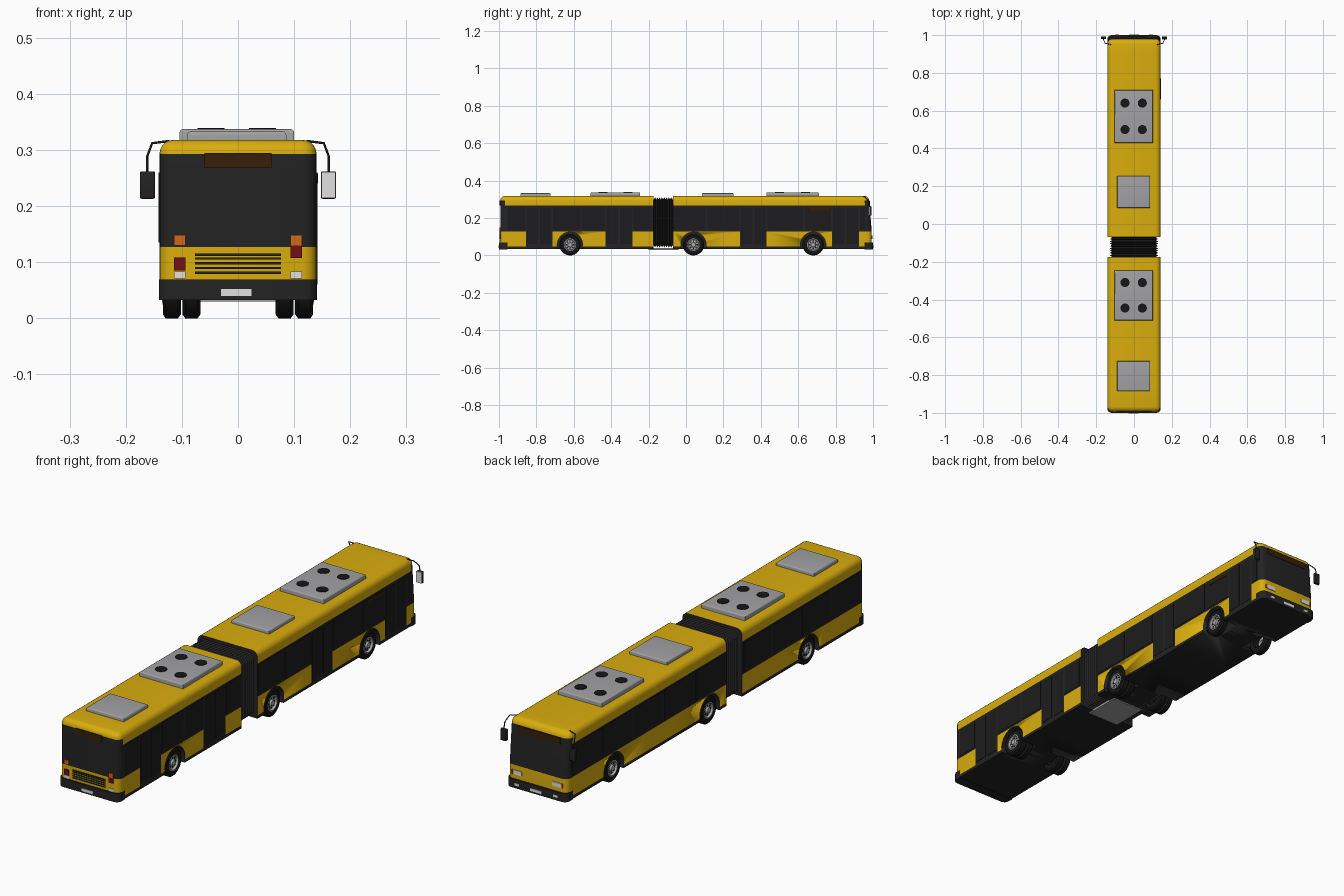
import bpy, bmesh, math
from mathutils import Vector, Matrix

if "Cube" in bpy.data.objects:
    bpy.data.objects.remove(bpy.data.objects["Cube"])


def material(name, r, g, b):
    m = bpy.data.materials.new(name)
    m.use_nodes = True
    m.diffuse_color = (r, g, b, 1)
    m.node_tree.nodes["Principled BSDF"].inputs["Base Color"].default_value = (r, g, b, 1)
    return m


BLACK = material("black trim", 0.017, 0.017, 0.017)
YELLOW = material("bus yellow", 0.70, 0.42, 0.004)
GLASS = material("dark glass", 0.012, 0.012, 0.013)
GREY = material("roof grey", 0.36, 0.36, 0.37)
WHITE = material("lamp white", 0.75, 0.75, 0.75)
ORANGE = material("indicator orange", 0.65, 0.14, 0.01)
RED = material("tail lamp red", 0.17, 0.005, 0.007)
BROWN = material("display brown", 0.035, 0.014, 0.003)
RUBBER = material("tyre rubber", 0.008, 0.008, 0.008)
METAL = material("rim metal", 0.42, 0.42, 0.43)


def finish(name, bm, *mats, smooth=True):
    bmesh.ops.recalc_face_normals(bm, faces=bm.faces)
    me = bpy.data.meshes.new(name)
    bm.to_mesh(me)
    bm.free()
    for m in mats:
        me.materials.append(m)
    ob = bpy.data.objects.new(name, me)
    bpy.context.collection.objects.link(ob)
    if smooth:
        activate(ob)
        bpy.ops.object.shade_smooth_by_angle(angle=math.radians(35))
    return ob


def activate(ob):
    bpy.ops.object.select_all(action='DESELECT')
    ob.select_set(True)
    bpy.context.view_layer.objects.active = ob


def box_mesh(x, y, z):
    bm = bmesh.new()
    bmesh.ops.create_cube(bm, size=1)
    for v in bm.verts:
        for i, (a, b) in enumerate((x, y, z)):
            v.co[i] = a if v.co[i] < 0 else b
    return bm


def box(name, x, y, z, mat, bevel=0, pick=None):
    bm = box_mesh(x, y, z)
    if bevel:
        edges = [e for e in bm.edges if pick is None or pick(e)]
        bmesh.ops.bevel(bm, geom=edges, offset=bevel, segments=4, profile=0.5, affect='EDGES')
    return finish(name, bm, mat, smooth=bevel > 0)


def upright(e):
    return abs(e.verts[0].co.z - e.verts[1].co.z) > 0.01


def lathe(name, profile, pos, mat, side=1, steps=32):
    # profile of (offset along the axle, radius), spun around x
    bm = bmesh.new()
    vs = [bm.verts.new((a * side, 0, r)) for a, r in profile]
    es = [bm.edges.new(p) for p in zip(vs, vs[1:])]
    bmesh.ops.spin(bm, geom=vs + es, cent=(0, 0, 0), axis=(1, 0, 0), angle=math.tau, steps=steps)
    bmesh.ops.remove_doubles(bm, verts=bm.verts, dist=1e-5)
    bmesh.ops.translate(bm, verts=bm.verts, vec=pos)
    return finish(name, bm, mat)


W, BOTTOM, TOP, ROUND = 0.14, 0.035, 0.318, 0.025
SILL, HEAD, EDGE = 0.127, 0.267, TOP - ROUND
DOORS = [(-0.855, -0.715), (-0.43, -0.285), (0.29, 0.43), (0.78, 0.925)]
WHEEL_Z, AXLES = 0.057, (-0.62, 0.04, 0.68)


def end_y(z):
    # the windscreen leans back a little
    return 0.993 - max(0, z - SILL) * 0.08


def body(name, y0, y1):
    outer = y0 if abs(y0) > abs(y1) else y1
    bm = box_mesh((-W, W), (y0, y1), (BOTTOM, TOP))

    def rounded(e):
        a, b = (v.co for v in e.verts)
        at_inner = abs(a.y - outer) > 0.1 and abs(b.y - outer) > 0.1
        return not at_inner and (a.z + b.z) / 2 > BOTTOM + 0.01
    bmesh.ops.bevel(bm, geom=[e for e in bm.edges if rounded(e)], offset=ROUND,
                    segments=5, profile=0.5, affect='EDGES')
    # cut the paint boundaries
    cuts = [((0, 0, z), (0, 0, 1)) for z in (0.048, SILL, HEAD, EDGE)]
    cuts += [((0, y, 0), (0, 1, 0)) for d in DOORS for y in d if y0 < y < y1]
    for co, no in cuts:
        bmesh.ops.bisect_plane(bm, geom=bm.verts[:] + bm.edges[:] + bm.faces[:],
                               plane_co=co, plane_no=no, dist=1e-5)
    bmesh.ops.recalc_face_normals(bm, faces=bm.faces)
    for f in bm.faces:
        c, n = f.calc_center_median(), f.normal
        at_end = abs(c.y) > 0.967
        in_door = n.x > 0.5 and any(a < c.y < b for a, b in DOORS)
        inner = abs(n.y) > 0.9 and abs(c.y) < 0.3
        if c.z < 0.048 or inner:
            f.material_index = 0
        elif c.z > (EDGE if at_end else HEAD):
            f.material_index = 1
        else:
            f.material_index = 0 if c.z > SILL or in_door else 1
    for v in bm.verts:
        if v.co.y > 0.9:
            v.co.y -= max(0, v.co.z - SILL) * 0.08
    ob = finish(name, bm, BLACK, YELLOW)
    # wheel arches
    for y in AXLES:
        if y0 < y < y1:
            for s in (-1, 1):
                cutter = lathe("arch_cutter", [(0, 0), (0, 0.068), (0.1, 0.068), (0.1, 0)],
                               (s * 0.062, y, WHEEL_Z), BLACK, s)
                cutter.hide_render = True
                mod = ob.modifiers.new("arch", 'BOOLEAN')
                mod.operation, mod.solver, mod.object = 'DIFFERENCE', 'EXACT', cutter
                activate(ob)
                bpy.ops.object.modifier_apply(modifier=mod.name)
                bpy.data.objects.remove(cutter)


body("rear_body", -0.993, -0.175)
body("front_body", -0.07, 0.993)

# Folding bellows between the two bodies
bm = bmesh.new()
rings, folds = [], 18
for i in range(folds + 1):
    d = 0.012 * (i % 2)
    x, z0, z1, c = 0.128 - d, 0.042 + d, 0.311 - d, 0.02
    y = -0.178 + 0.111 * i / folds
    half = [(x - c, z0), (x, z0 + c), (x, z1 - c), (x - c, z1)]
    ring = half + [(-px, pz) for px, pz in reversed(half)]
    rings.append([bm.verts.new((px, y, pz)) for px, pz in ring])
for a, b in zip(rings, rings[1:]):
    for k in range(8):
        bm.faces.new((a[k], a[k - 1], b[k - 1], b[k]))
finish("bellows", bm, BLACK, smooth=False)
box("turntable_plate", (-0.075, 0.075), (-0.2, -0.04), (0.03, 0.04), GREY)

# Wheels, twin tyres on the two rear axles
for y in AXLES:
    for s in (-1, 1):
        for x in ([0.118, 0.083] if y < 0.5 else [0.118]):
            lathe("tyre", [(-0.016, 0.032), (-0.016, 0.05), (-0.011, 0.057), (0.011, 0.057),
                           (0.016, 0.05), (0.016, 0.032), (-0.016, 0.032)], (s * x, y, WHEEL_Z), RUBBER, s)
        lathe("rim", [(0.016, 0.033), (0.017, 0.029), (0.008, 0.026), (0.01, 0.014),
                      (0.017, 0.011), (0.017, 0)], (s * 0.118, y, WHEEL_Z), METAL, s)
        for k in range(8):
            t = math.tau * k / 8
            hole = (s * 0.127, y + 0.02 * math.cos(t), WHEEL_Z + 0.02 * math.sin(t))
            lathe("rim_hole", [(0, 0.004), (0.002, 0.004), (0.002, 0)], hole, RUBBER, s, 8)


# Side windows
def panes(side, edges, z0=0.135, z1=0.26, name="side_window"):
    for a, b in zip(edges, edges[1:]):
        x = sorted((side * (W - 0.002), side * (W + 0.0015)))
        box(name, x, (a + 0.005, b - 0.005), (z0, z1), GLASS)


for run in ((-0.96, -0.855), (-0.715, -0.56, -0.43), (-0.285, -0.18), (-0.07, 0.11, 0.29),
            (0.43, 0.63, 0.78), (0.925, 0.965)):
    panes(1, run)
panes(-1, [-0.96 + 0.195 * i for i in range(5)])
panes(-1, [-0.065 + 0.206 * i for i in range(6)])
for a, b in DOORS:
    panes(1, (a, (a + b) / 2, b), 0.06, 0.255, "door_glass")
box("side_display", (W, W + 0.003), (0.66, 0.77), (0.24, 0.258), BROWN)

# Roof units: end positions, half width, top height, fan positions
for y0, y1, hw, top, fans in ((0.43, 0.71, 0.102, 0.337, (0.5, 0.64)), (0.085, 0.255, 0.088, 0.333, ()),
                              (-0.51, -0.245, 0.102, 0.337, (-0.445, -0.31)),
                              (-0.885, -0.725, 0.088, 0.333, ())):
    box("roof_unit", (-hw - 0.002, hw - 0.002), (y0, y1), (TOP - 0.004, top), GREY, 0.006,
        lambda e: min(v.co.z for v in e.verts) > TOP)
    for y in fans:
        for x in (-0.048, 0.044):
            bm = bmesh.new()
            bmesh.ops.create_cone(bm, cap_ends=True, segments=24, radius1=0.024, radius2=0.024,
                                  depth=0.004, matrix=Matrix.Translation((x, y, top)))
            finish("roof_fan", bm, RUBBER)

# Bumpers
for s in (-1, 1):
    box("bumper", (-W - 0.001, W + 0.001), sorted((s * 0.955, s)), (0.033, 0.069), BLACK, 0.022,
        lambda e: upright(e) and abs(e.verts[0].co.y) > 0.99)


def plate(name, x, z, w, h, mat, end, lift=0.0):
    y = end * (end_y((z if end > 0 else 0)) + lift)
    box(name, (x - w / 2, x + w / 2), (y - 0.003, y + 0.003), (z - h / 2, z + h / 2), mat)


# Rear end: grille, lamps, window and display
for z in (0.081, 0.0895, 0.098, 0.1065, 0.113):
    plate("grille_slot", 0, z, 0.154, 0.004, BLACK, -1)
for x, red_z in ((-0.104, 0.097), (0.104, 0.119)):
    plate("rear_indicator", x, 0.139, 0.021, 0.018, ORANGE, -1, 0.002)
    plate("tail_lamp", x, red_z, 0.021, 0.023, RED, -1, 0.002)
    plate("reversing_lamp", x, 0.077, 0.021, 0.013, WHITE, -1)
plate("rear_display", 0, 0.281, 0.12, 0.027, BROWN, -1)
plate("rear_plate", -0.003, 0.046, 0.054, 0.012, WHITE, -1, 0.006)

# Front end: lamps, display and wipers
for s in (-1, 1):
    plate("headlamp", s * 0.092, 0.097, 0.04, 0.018, WHITE, 1)
    plate("front_indicator", s * 0.116, 0.097, 0.007, 0.018, ORANGE, 1)
    plate("fog_lamp", s * 0.09, 0.05, 0.02, 0.01, WHITE, 1, 0.006)
plate("front_display", 0, 0.277, 0.2, 0.027, BROWN, 1)
plate("front_plate", 0, 0.047, 0.054, 0.012, WHITE, 1, 0.006)

# Mirrors on bent arms
for s in (-1, 1):
    cu = bpy.data.curves.new("mirror_arm", 'CURVE')
    cu.dimensions, cu.bevel_depth, cu.bevel_resolution = '3D', 0.0022, 2
    sp = cu.splines.new('POLY')
    path = [(0.122, 0.95, 0.316), (0.153, 0.957, 0.312), (0.162, 0.978, 0.288), (0.162, 0.985, 0.258)]
    sp.points.add(len(path) - 1)
    for p, (x, y, z) in zip(sp.points, path):
        p.co = (s * x, y, z, 1)
    cu.materials.append(BLACK)
    bpy.context.collection.objects.link(bpy.data.objects.new("mirror_arm", cu))
    box("mirror", sorted((s * 0.148, s * 0.175)), (0.979, 0.992), (0.213, 0.262), BLACK, 0.003)
box("mirror_glass", (0.149, 0.174), (0.977, 0.98), (0.214, 0.261), WHITE)
